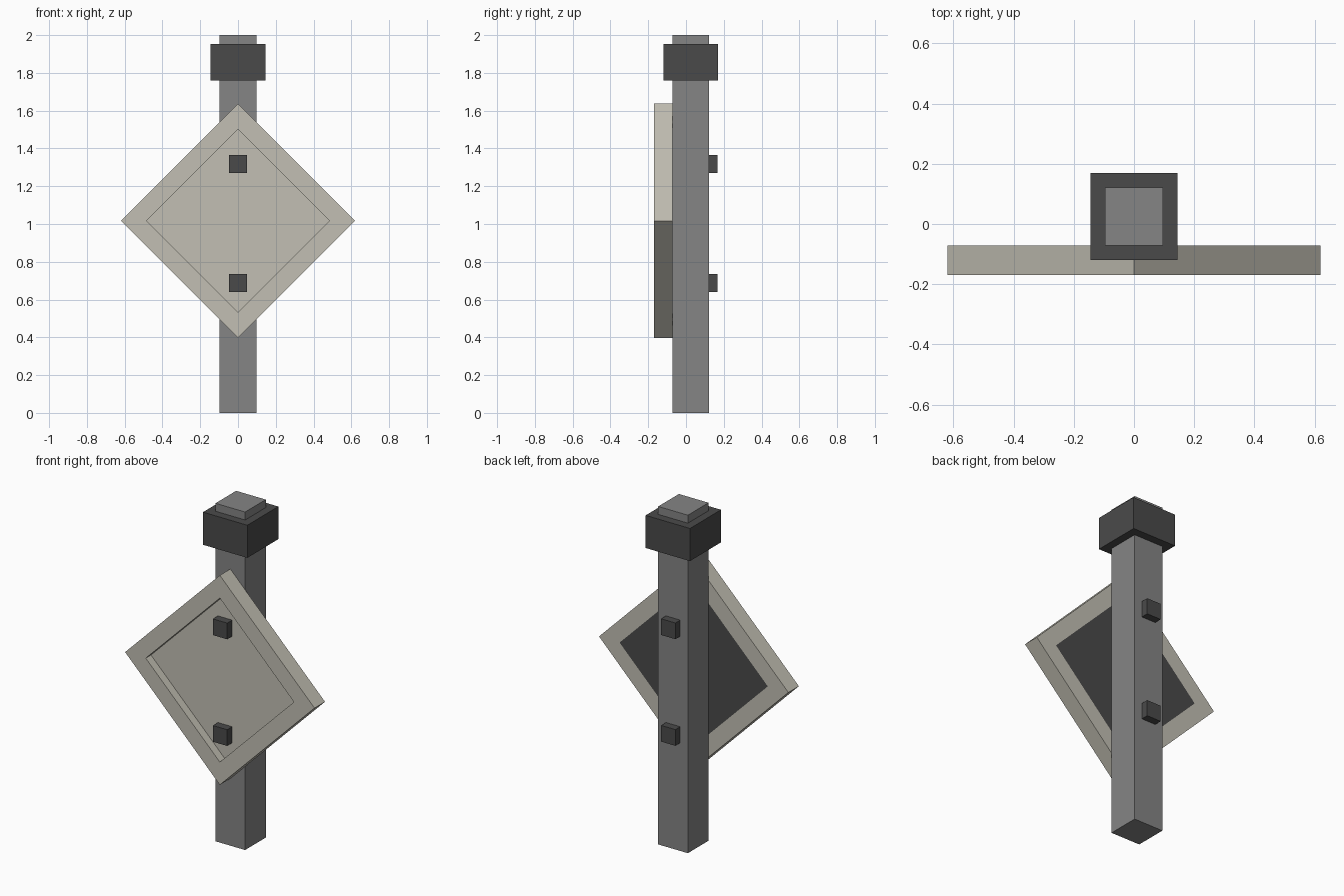
import bpy, bmesh

if "Cube" in bpy.data.objects:
    bpy.data.objects.remove(bpy.data.objects["Cube"])


def material(name, rgb):
    lin = [((c / 255 + 0.055) / 1.055) ** 2.4 for c in rgb]
    m = bpy.data.materials.new(name)
    m.diffuse_color = (*lin, 1)
    m.use_nodes = True
    m.node_tree.nodes["Principled BSDF"].inputs["Base Color"].default_value = m.diffuse_color
    return m


grey = material("post grey", (133, 133, 133))
dark = material("dark metal", (74, 74, 74))
beige = material("pale beige", (194, 191, 179))


def finish(name, bm, mats):
    bmesh.ops.recalc_face_normals(bm, faces=bm.faces)
    me = bpy.data.meshes.new(name)
    bm.to_mesh(me)
    bm.free()
    for m in mats:
        me.materials.append(m)
    ob = bpy.data.objects.new(name, me)
    bpy.context.collection.objects.link(ob)
    return ob


def box(name, half_x, y0, y1, z0, z1, mat):
    bm = bmesh.new()
    bmesh.ops.create_cube(bm, size=1)
    for v in bm.verts:
        v.co.x *= 2 * half_x
        v.co.y = y1 if v.co.y > 0 else y0
        v.co.z = z1 if v.co.z > 0 else z0
    return finish(name, bm, [mat])


# Upright post and the collar near its top
box("post", 0.097, -0.072, 0.121, 0, 2, grey)
box("collar", 0.145, -0.12, 0.17, 1.76, 1.953, dark)

# Diamond sign: rim, recessed front panel, dark backing flush with the rear
CENTRE, OUTER, INNER = 1.017, 0.62, 0.485
FRONT, FLOOR, BACK = -0.17, -0.121, -0.072
bm = bmesh.new()


def diamond(r, y):
    return [bm.verts.new((x * r, y, CENTRE + z * r))
            for x, z in ((1, 0), (0, 1), (-1, 0), (0, -1))]


rings = [diamond(INNER, FLOOR), diamond(INNER, FRONT), diamond(OUTER, FRONT),
         diamond(OUTER, BACK), diamond(INNER, BACK)]
for a, b in zip(rings, rings[1:]):
    for i in range(4):
        j = (i + 1) % 4
        bm.faces.new((a[i], a[j], b[j], b[i]))
bm.faces.new(rings[0])
bm.faces.new(rings[-1]).material_index = 1
finish("diamond_sign", bm, [beige, dark])

# Bolts through the sign and post
for label, z in (("upper", 1.318), ("lower", 0.687)):
    box(label + "_bolt", 0.047, -0.168, 0.166, z - 0.048, z + 0.048, dark)
